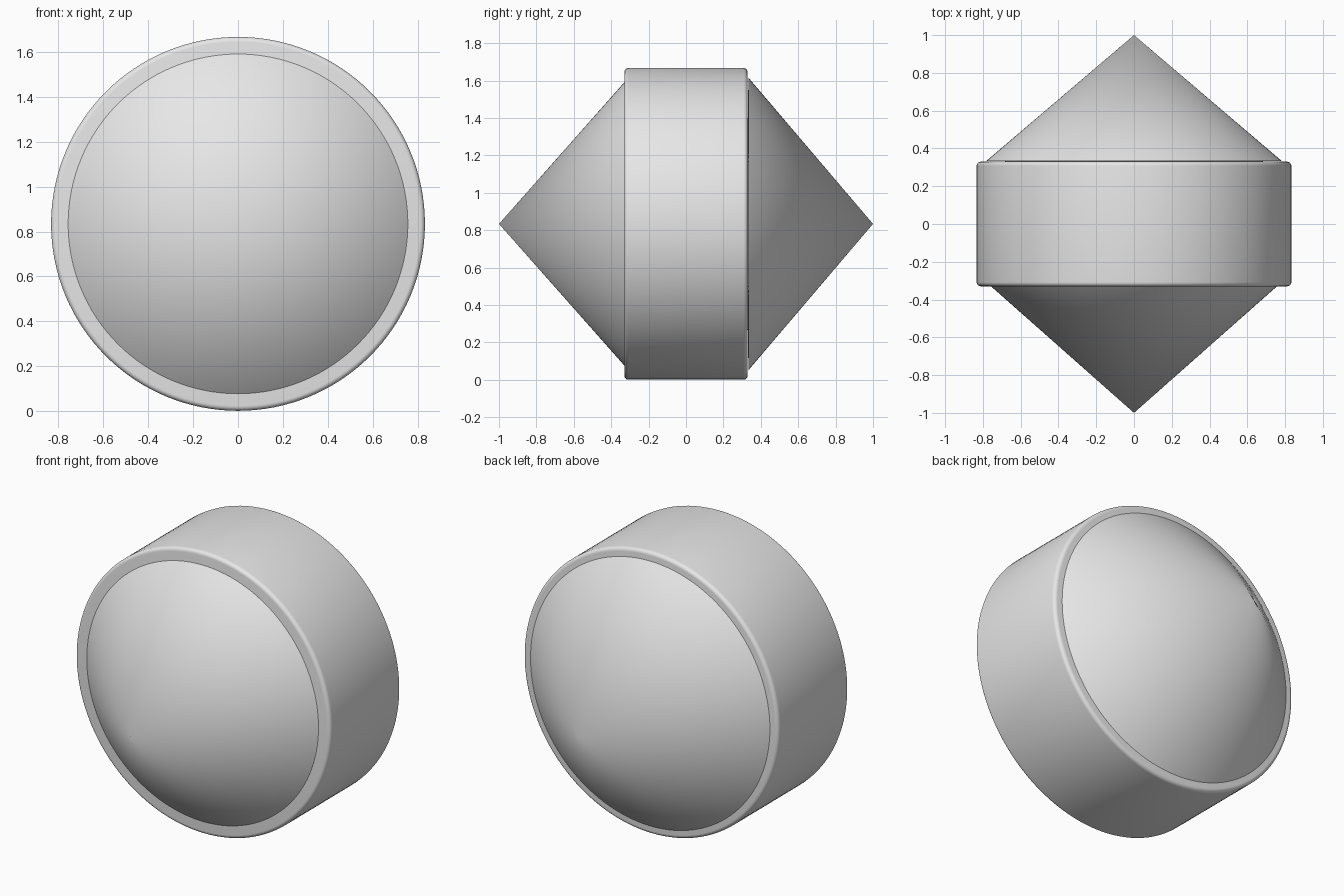
import bpy, math

if "Cube" in bpy.data.objects:
    bpy.data.objects.remove(bpy.data.objects["Cube"])

CZ = 0.834      # height of the axis
SEG = 128

grey = bpy.data.materials.new("light grey")
grey.diffuse_color = (0.8, 0.8, 0.8, 1)
grey.use_nodes = True
grey.node_tree.nodes["Principled BSDF"].inputs["Base Color"].default_value = grey.diffuse_color


def lathe(name, profile, angle):
    """Spin (radius, y) points round the y axis; radius 0 makes a tip."""
    verts, rings, faces = [], [], []
    for r, y in profile:
        n = 1 if r == 0 else SEG
        rings.append([len(verts) + i for i in range(n)])
        for i in range(n):
            a = 2 * math.pi * i / SEG
            verts.append((r * math.cos(a), y, CZ + r * math.sin(a)))
    for a, b in zip(rings, rings[1:]):
        for i in range(SEG):
            j = (i + 1) % SEG
            if len(a) == 1:
                faces.append((a[0], b[i], b[j]))
            elif len(b) == 1:
                faces.append((a[i], b[0], a[j]))
            else:
                faces.append((a[i], b[i], b[j], a[j]))
    mesh = bpy.data.meshes.new(name)
    mesh.from_pydata(verts, [], faces)
    mesh.materials.append(grey)
    obj = bpy.data.objects.new(name, mesh)
    bpy.context.collection.objects.link(obj)
    bpy.ops.object.select_all(action='DESELECT')
    obj.select_set(True)
    bpy.context.view_layer.objects.active = obj
    bpy.ops.object.mode_set(mode='EDIT')
    bpy.ops.mesh.select_all(action='SELECT')
    bpy.ops.mesh.normals_make_consistent(inside=False)
    bpy.ops.object.mode_set(mode='OBJECT')
    bpy.ops.object.shade_smooth_by_angle(angle=math.radians(angle))
    return obj


# Drum with rounded rims
R, H, B = 0.833, 0.33, 0.022
front = [(R - B + B * math.sin(t), -H + B - B * math.cos(t))
         for t in [math.pi / 2 * k / 5 for k in range(6)]]
back = [(r, -y) for r, y in reversed(front)]
lathe("drum", [(0, -H)] + front + back + [(0, H)], 35)

# Cones on both faces, the back one slightly wider
lathe("front_cone", [(0, -1.0), (0.757, -H), (0, -H + 0.01)], 35)
lathe("back_cone", [(0, 1.0), (0.782, H + 0.004), (0, H - 0.01)], 35)
